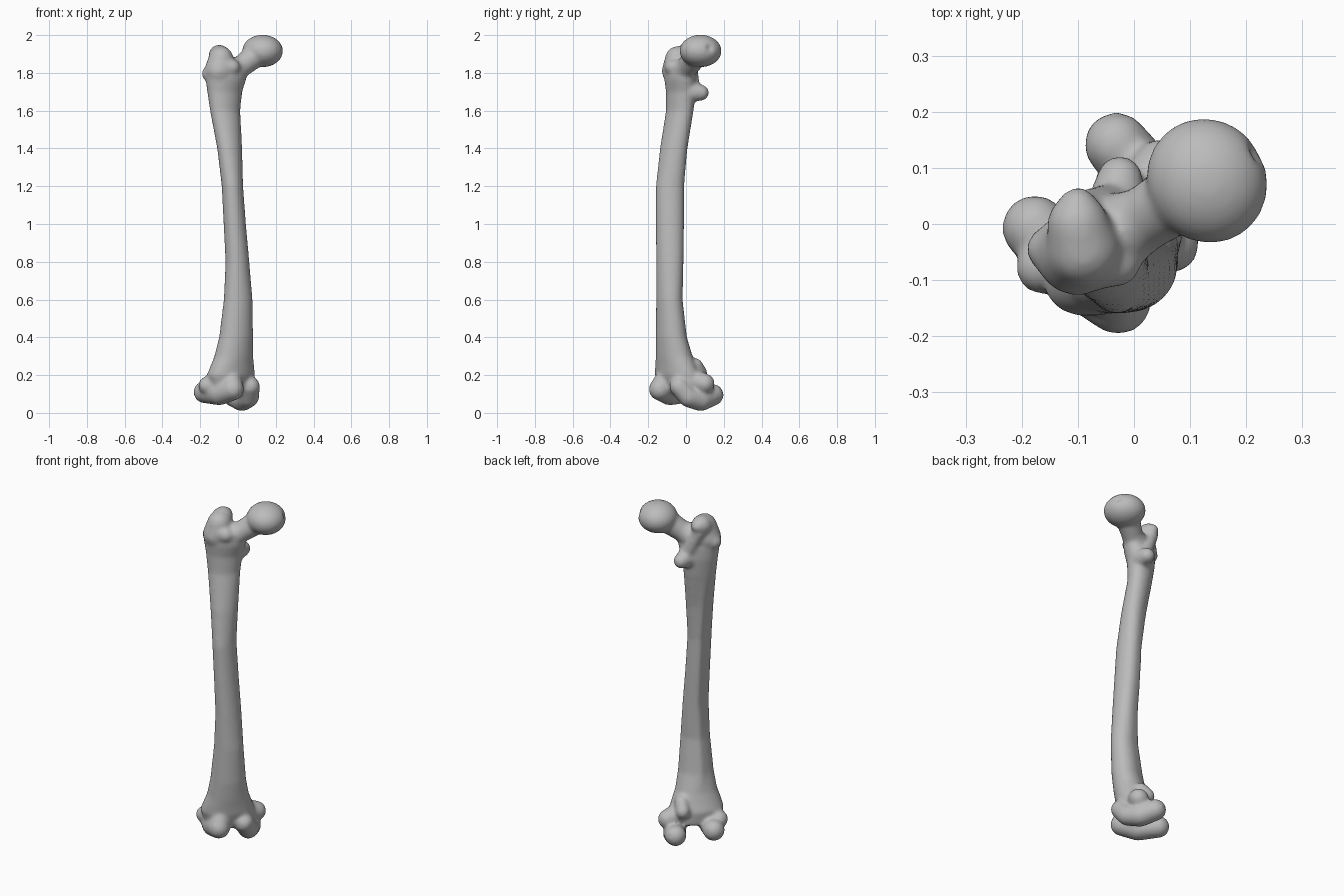
import bpy, bmesh, math
from mathutils import Vector, Matrix

cube = bpy.data.objects.get("Cube")
if cube:
    bpy.data.objects.remove(cube)

bm = bmesh.new()
R = math.sqrt(0.5)


def knee(m, a, z):
    """Knee frame: m runs toward the inner side, a toward the front."""
    return Vector((R * (m + a), R * (m - a), z))


def ball(centre, radii, turn=0.0):
    mat = (Matrix.Translation(centre) @ Matrix.Rotation(turn, 4, 'Z')
           @ Matrix.Diagonal((*radii, 1)))
    bmesh.ops.create_uvsphere(bm, u_segments=24, v_segments=14, radius=1, matrix=mat)


def chain(points, steps=6):
    """Rounded limb: balls blended along a path of (position, radius)."""
    for (p, r), (q, s) in zip(points, points[1:]):
        for i in range(steps + 1):
            t = i / steps
            rad = r + (s - r) * t
            ball(Vector(p).lerp(Vector(q), t), (rad, rad, rad))


def shaft(rows, sides=40):
    """Loft of skewed oval sections with a ridge along the back."""
    rings = []
    for z, x0, x1, y0, y1, skew in rows:
        ridge = 0.012 if 0.35 < z < 1.6 else 0.0
        ring = []
        for k in range(sides):
            t = 2 * math.pi * k / sides
            swell = ridge * math.exp(-((t - 0.75 * math.pi) / 0.3) ** 2)
            x = (x0 + x1) / 2 + (x1 - x0) / 2 * math.cos(t) - swell * R
            y = (y0 + y1) / 2 + (y1 - y0) / 2 * math.sin(t + skew) + swell * R
            ring.append(bm.verts.new((x, y, z)))
        rings.append(ring)
    for lo, hi in zip(rings, rings[1:]):
        for k in range(sides):
            n = (k + 1) % sides
            bm.faces.new((lo[k], lo[n], hi[n], hi[k]))
    bm.faces.new(rings[0][::-1])
    bm.faces.new(rings[-1])


# Shaft: height, x range, y range, skew
shaft([
    (0.12, -0.14, 0.06, -0.14, 0.07, 0.4),
    (0.20, -0.165, 0.09, -0.165, 0.075, 0.4),
    (0.25, -0.145, 0.085, -0.163, 0.055, 0.35),
    (0.30, -0.125, 0.08, -0.16, 0.035, 0.25),
    (0.40, -0.10, 0.08, -0.16, 0.005, 0.2),
    (0.60, -0.075, 0.077, -0.158, -0.018, 0.15),
    (0.80, -0.066, 0.06, -0.158, -0.013, 0.1),
    (1.00, -0.076, 0.042, -0.16, -0.01, 0.05),
    (1.20, -0.086, 0.027, -0.16, -0.01, 0.05),
    (1.40, -0.11, 0.022, -0.138, 0.008, 0.2),
    (1.60, -0.148, 0.012, -0.106, 0.04, 0.3),
    (1.70, -0.163, 0.022, -0.106, 0.052, 0.3),
    (1.77, -0.172, 0.045, -0.115, 0.055, 0.3),
    (1.84, -0.16, 0.04, -0.11, 0.03, 0.3),
])

# Ball head and neck
ball((0.13, 0.077, 1.916), (0.107, 0.114, 0.086), math.radians(30))
chain([((-0.06, -0.03, 1.79), 0.075), ((0.02, 0.01, 1.835), 0.058),
       ((0.10, 0.06, 1.90), 0.066)])

# Large outer knob, its hooked tip and corners
chain([((-0.10, -0.05, 1.81), 0.078), ((-0.09, -0.045, 1.875), 0.066),
       ((-0.10, 0.0, 1.895), 0.055), ((-0.10, 0.03, 1.90), 0.036)])
chain([((-0.10, -0.05, 1.82), 0.07), ((-0.15, -0.045, 1.795), 0.042)])
chain([((-0.08, -0.06, 1.83), 0.06), ((-0.03, -0.07, 1.83), 0.042)])

# Small rear knob with the crest leading to it
chain([((-0.10, 0.02, 1.86), 0.038), ((-0.04, 0.04, 1.73), 0.035)])
chain([((-0.03, 0.03, 1.70), 0.055), ((-0.025, 0.08, 1.695), 0.042)])

# Knee core and rear bump
ball(knee(-0.03, 0.01, 0.17), (0.125, 0.075, 0.08), math.radians(45))
chain([(knee(0.03, -0.04, 0.25), 0.04), (knee(0.03, -0.075, 0.21), 0.04)])

# Outer condyle, wrapping from front to back
chain([(knee(-0.105, 0.06, 0.175), 0.05), (knee(-0.117, 0.077, 0.125), 0.06),
       (knee(-0.13, -0.01, 0.105), 0.065), (knee(-0.13, -0.12, 0.11), 0.059)])
chain([(knee(-0.12, -0.02, 0.15), 0.06), (knee(-0.17, -0.06, 0.145), 0.048)])

# Inner condyle, lower and longer at the back
chain([(knee(0.02, 0.07, 0.14), 0.053), (knee(0.05, 0.03, 0.085), 0.056),
       (knee(0.07, -0.04, 0.071), 0.062), (knee(0.078, -0.122, 0.095), 0.058)])
chain([(knee(0.05, -0.02, 0.17), 0.06), (knee(0.106, -0.035, 0.155), 0.053)])

mesh = bpy.data.meshes.new("thigh_bone")
bm.to_mesh(mesh)
bm.free()
bone = bpy.data.objects.new("thigh_bone", mesh)
bpy.context.collection.objects.link(bone)
bpy.ops.object.select_all(action='DESELECT')
bpy.context.view_layer.objects.active = bone
bone.select_set(True)

# Fuse all parts into one smooth skin
fuse = bone.modifiers.new("fuse", 'REMESH')
fuse.mode = 'VOXEL'
fuse.voxel_size = 0.009
relax = bone.modifiers.new("relax", 'SMOOTH')
relax.factor = 0.5
relax.iterations = 12
for name in ("fuse", "relax"):
    bpy.ops.object.modifier_apply(modifier=name)

# Small pit on the ball head
pit = Vector((0.225, 0.13, 1.935))
for v in bone.data.vertices:
    d = (v.co - pit).length
    v.co += Vector((-0.9, -0.4, -0.1)) * 0.012 * math.exp(-(d / 0.02) ** 2)
bpy.ops.object.shade_smooth()

# Material
grey = bpy.data.materials.new("bone_grey")
grey.use_nodes = True
colour = (0.5, 0.5, 0.5, 1)
grey.diffuse_color = colour
grey.node_tree.nodes["Principled BSDF"].inputs["Base Color"].default_value = colour
bone.data.materials.clear()
bone.data.materials.append(grey)
